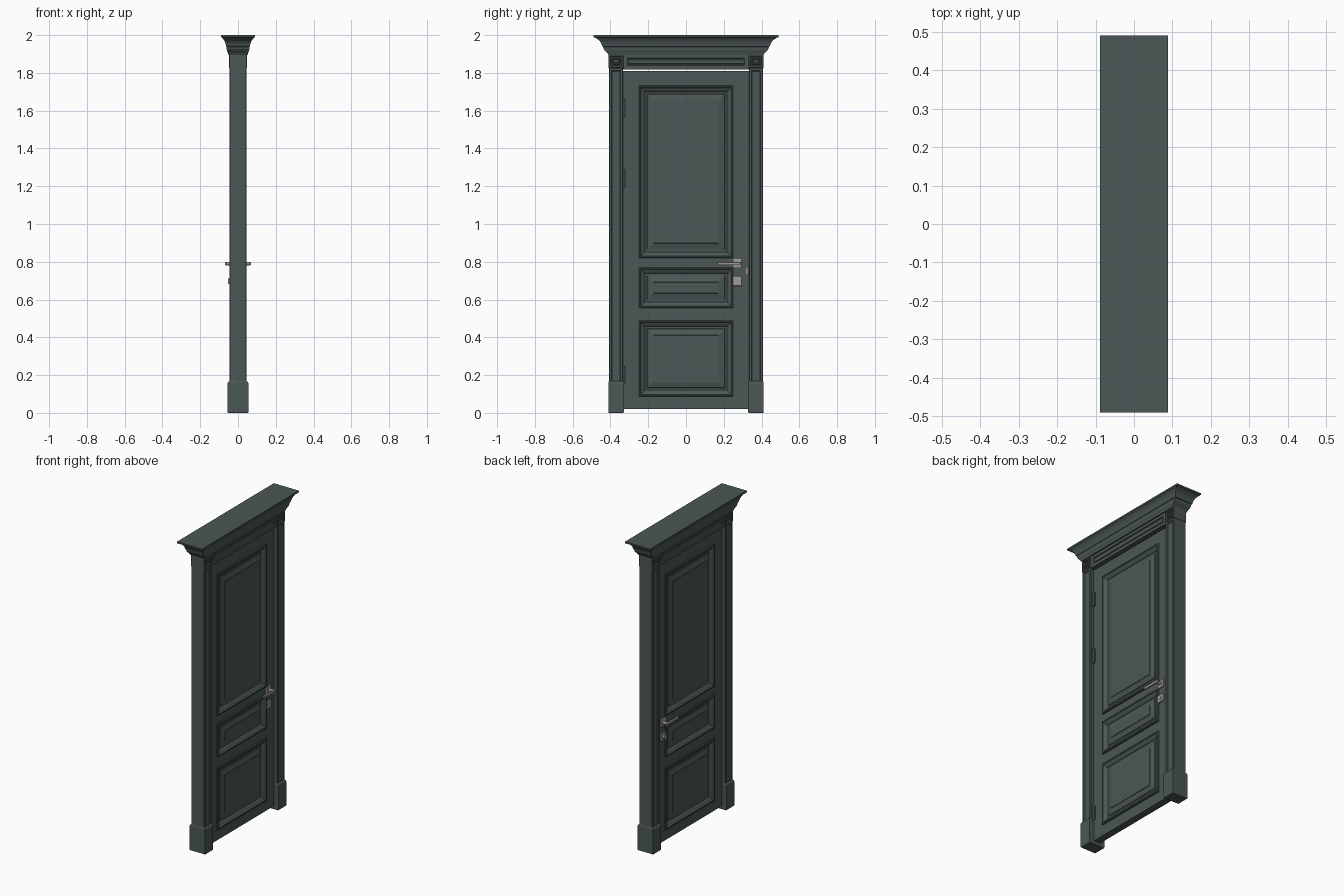
import bpy, bmesh, math
from mathutils import Matrix

if "Cube" in bpy.data.objects:
    bpy.data.objects.remove(bpy.data.objects["Cube"])


def material(name, rgb):
    m = bpy.data.materials.new(name)
    m.diffuse_color = (*rgb, 1)
    m.use_nodes = True
    m.node_tree.nodes["Principled BSDF"].inputs["Base Color"].default_value = m.diffuse_color
    return m


GREEN = material("slate green paint", (0.070, 0.096, 0.093))
METAL = material("satin nickel", (0.36, 0.33, 0.33))


def finish(name, bm, mat):
    bmesh.ops.recalc_face_normals(bm, faces=bm.faces)
    me = bpy.data.meshes.new(name)
    bm.to_mesh(me)
    bm.free()
    me.materials.append(mat)
    ob = bpy.data.objects.new(name, me)
    bpy.context.collection.objects.link(ob)
    return ob


def loft(name, rings, mat=GREEN):
    """Closed solid through a stack of four-cornered rings."""
    bm = bmesh.new()
    rows = [[bm.verts.new(p) for p in r] for r in rings]
    for a, b in zip(rows, rows[1:]):
        for i in range(4):
            j = (i + 1) % 4
            bm.faces.new((a[i], a[j], b[j], b[i]))
    bm.faces.new(rows[0])
    bm.faces.new(rows[-1])
    return finish(name, bm, mat)


def panel(name, y0, y1, z0, z1, profile, mat=GREEN):
    """Moulded block, same on both door faces. profile: (inset, half depth), rim to centre."""
    steps = [(i, -x) for i, x in reversed(profile)] + list(profile)
    return loft(name, [[(x, y0 + i, z0 + i), (x, y1 - i, z0 + i),
                        (x, y1 - i, z1 - i), (x, y0 + i, z1 - i)] for i, x in steps], mat)


def stack(name, yc, steps, mat=GREEN):
    """Moulding stacked upwards. steps: (half x, half y, z)."""
    return loft(name, [[(-a, yc - b, z), (a, yc - b, z), (a, yc + b, z), (-a, yc + b, z)]
                       for a, b, z in steps], mat)


def box(name, lo, hi, mat=GREEN, bevel=0.0):
    bm = bmesh.new()
    bmesh.ops.create_cube(bm, size=1)
    for v in bm.verts:
        for k in range(3):
            v.co[k] = (lo[k] + hi[k]) / 2 + v.co[k] * (hi[k] - lo[k])
    if bevel:
        bmesh.ops.bevel(bm, geom=bm.edges[:], offset=bevel, segments=2,
                        profile=0.5, affect='EDGES')
    return finish(name, bm, mat)


def cylinder(name, centre, radius, length, axis, mat):
    bm = bmesh.new()
    rot = Matrix.Rotation(math.pi / 2, 4, 'Y') if axis == 'x' else Matrix()
    bmesh.ops.create_cone(bm, cap_ends=True, segments=20, radius1=radius, radius2=radius,
                          depth=length, matrix=Matrix.Translation(centre) @ rot)
    for f in bm.faces:
        f.smooth = len(f.verts) == 4
    return finish(name, bm, mat)


# Frame: posts with sunk strip, plinths, corner blocks
for side, s in (("left", -1), ("right", 1)):
    y0, y1 = sorted((s * 0.333, s * 0.408))
    yc = s * 0.3705
    panel(side + "_post", y0, y1, 0.15, 1.826,
          [(0, 0.043), (0.002, 0.045), (0.013, 0.045), (0.016, 0.039), (0.020, 0.037)])
    stack(side + "_plinth", yc, [(0.053, 0.039, 0), (0.055, 0.041, 0.004), (0.055, 0.041, 0.155),
                                 (0.052, 0.040, 0.163), (0.045, 0.0375, 0.168)])
    panel(side + "_corner_block", yc - 0.040, yc + 0.040, 1.826, 1.900,
          [(0, 0.046), (0.002, 0.048), (0.011, 0.048), (0.014, 0.040), (0.019, 0.040),
           (0.021, 0.046), (0.027, 0.046), (0.029, 0.041), (0.031, 0.041), (0.032, 0.045)])

# Head board with sunk strip
panel("head_board", -0.333, 0.333, 1.817, 1.900,
      [(0, 0.041), (0.002, 0.043), (0.022, 0.043), (0.025, 0.036), (0.030, 0.036),
       (0.032, 0.039)])

# Crown moulding
stack("crown", 0, [(0.051, 0.410, 1.895), (0.054, 0.415, 1.903), (0.054, 0.418, 1.908),
                   (0.058, 0.427, 1.914), (0.060, 0.436, 1.926), (0.061, 0.439, 1.938),
                   (0.064, 0.443, 1.940), (0.064, 0.445, 1.946), (0.067, 0.449, 1.957),
                   (0.072, 0.458, 1.970), (0.079, 0.471, 1.981), (0.086, 0.482, 1.987),
                   (0.089, 0.490, 1.989), (0.089, 0.490, 2.0)])

# Door leaf: stiles and rails
T = 0.023
for side, s in (("left", -1), ("right", 1)):
    y0, y1 = sorted((s * 0.245, s * 0.333))
    box(side + "_stile", (-T, y0, 0.02), (T, y1, 1.811))
for name, z0, z1 in (("bottom_rail", 0.02, 0.095), ("lower_rail", 0.485, 0.56),
                     ("lock_rail", 0.765, 0.825), ("top_rail", 1.725, 1.811)):
    box(name, (-T, -0.245, z0), (T, 0.245, z1))

# Raised panels with surrounding moulding
MOULD = [(0, T), (0.001, T + 0.007), (0.005, T + 0.010), (0.010, T + 0.009),
         (0.014, T + 0.004), (0.022, T), (0.030, T - 0.006), (0.032, T - 0.011),
         (0.044, T - 0.011), (0.046, T - 0.007), (0.074, T + 0.001), (0.078, T + 0.001),
         (0.079, T + 0.004)]
for name, z0, z1 in (("bottom_panel", 0.088, 0.49), ("middle_panel", 0.555, 0.77),
                     ("top_panel", 0.82, 1.732)):
    panel(name, -0.25, 0.25, z0, z1, MOULD)

# Hinges on the right-hand face
for i, z in enumerate((0.20, 1.24, 1.615)):
    box(f"hinge_leaf_{i}", (T - 0.002, -0.333, z - 0.045), (T + 0.003, -0.318, z + 0.045))
    cylinder(f"hinge_pin_{i}", (T + 0.004, -0.328, z), 0.006, 0.096, 'z', GREEN)

# Lever handles and lock plates on both faces
for side, s in (("inner", -1), ("outer", 1)):
    def xs(a, b):
        return sorted((s * a, s * b))
    a, b = xs(T - 0.002, T + 0.008)
    box(side + "_handle_rose", (a, 0.248, 0.766), (b, 0.295, 0.814), METAL, 0.002)
    box(side + "_lock_plate", (a, 0.246, 0.673), (b, 0.295, 0.720), METAL, 0.002)
    cylinder(side + "_handle_neck", (s * 0.046, 0.275, 0.790), 0.009, 0.036, 'x', METAL)
    a, b = xs(0.057, 0.069)
    box(side + "_lever", (a, 0.168, 0.782), (b, 0.290, 0.798), METAL, 0.003)

# Thumb turn on one side, keyhole barrel on the other, latch plate in the edge
cylinder("thumb_turn_base", (-0.035, 0.270, 0.697), 0.012, 0.014, 'x', METAL)
box("thumb_turn", (-0.054, 0.266, 0.683), (-0.038, 0.274, 0.711), METAL, 0.002)
cylinder("key_barrel", (0.032, 0.270, 0.697), 0.010, 0.006, 'x', METAL)
box("latch_plate", (-0.012, 0.318, 0.735), (T + 0.003, 0.326, 0.768), METAL)
